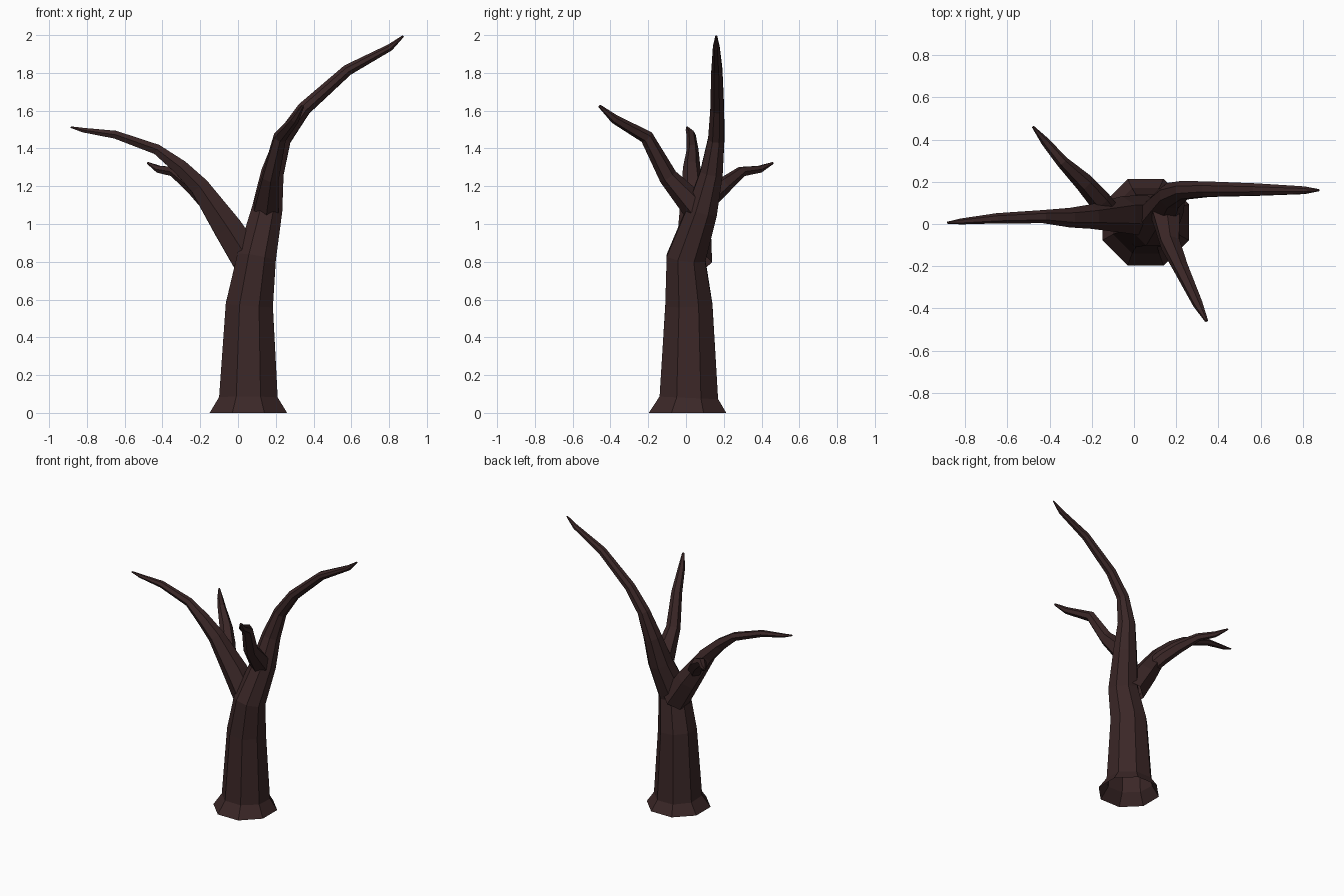
import bpy, bmesh, math
from mathutils import Vector

bark = bpy.data.materials.new("dark_bark")
bark.diffuse_color = (0.043, 0.020, 0.020, 1)


def limb(name, sides, rings, start_dir=None):
    """Faceted tapering tube through (x, y, z, flat-to-centre radius); open at the root, capped at the tip."""
    pts = [Vector(r[:3]) for r in rings]
    bm = bmesh.new()
    loops = []
    prev, u = None, None
    for i, p in enumerate(pts):
        a, b = pts[max(i - 1, 0)], pts[min(i + 1, len(pts) - 1)]
        t = Vector((0, 0, 0))
        if p != a:
            t += (p - a).normalized()
        if b != p:
            t += (b - p).normalized()
        t.normalize()
        if i == 0 and start_dir:
            t = Vector(start_dir)
        # carry the section frame along the path without twisting
        if u is None:
            ref = Vector((1, 0, 0)) if abs(t.x) < 0.8 else Vector((0, 1, 0))
            u = (ref - t * ref.dot(t)).normalized()
        else:
            u = prev.rotation_difference(t) @ u
        prev = t
        v = t.cross(u)
        r = rings[i][3] / math.cos(math.pi / sides)
        loop = []
        for k in range(sides):
            ang = 2 * math.pi * (k + 0.5) / sides
            loop.append(bm.verts.new(p + (u * math.cos(ang) + v * math.sin(ang)) * r))
        loops.append(loop)
    for lo, hi in zip(loops, loops[1:]):
        for k in range(sides):
            n = (k + 1) % sides
            bm.faces.new((lo[k], lo[n], hi[n], hi[k]))
    bm.faces.new(loops[-1])
    me = bpy.data.meshes.new(name)
    bm.to_mesh(me)
    bm.free()
    me.materials.append(bark)
    ob = bpy.data.objects.new(name, me)
    bpy.context.collection.objects.link(ob)
    return ob


# Trunk with flared foot, running on into the tall right-hand branch
limb("trunk", 8, [
    (0.055, 0.008, 0.00, 0.205),
    (0.055, 0.015, 0.08, 0.155),
    (0.060, 0.015, 0.57, 0.125),
    (0.098, 0.000, 0.82, 0.103),
    (0.153, 0.085, 1.07, 0.081),
    (0.182, 0.135, 1.27, 0.060),
    (0.238, 0.160, 1.45, 0.043),
    (0.350, 0.165, 1.61, 0.036),
    (0.580, 0.163, 1.815, 0.029),
    (0.805, 0.160, 1.935, 0.018),
    (0.875, 0.160, 1.995, 0.005),
], (0, 0, 1))

# Large left branch
limb("left_branch", 6, [
    (0.060, 0.040, 0.80, 0.085),
    (-0.055, 0.045, 0.98, 0.075),
    (-0.205, 0.035, 1.20, 0.050),
    (-0.305, 0.030, 1.30, 0.040),
    (-0.430, 0.035, 1.395, 0.027),
    (-0.650, 0.027, 1.473, 0.021),
    (-0.820, 0.012, 1.497, 0.012),
    (-0.885, 0.006, 1.513, 0.004),
])

# Small branch growing backward off the left one
limb("back_branch", 6, [
    (-0.120, 0.060, 1.07, 0.045),
    (-0.165, 0.115, 1.13, 0.045),
    (-0.235, 0.195, 1.20, 0.039),
    (-0.340, 0.295, 1.278, 0.025),
    (-0.420, 0.390, 1.290, 0.018),
    (-0.478, 0.460, 1.323, 0.005),
])

# Branch growing forward off the trunk
limb("front_branch", 6, [
    (0.150, 0.050, 1.09, 0.065),
    (0.172, -0.095, 1.25, 0.043),
    (0.222, -0.208, 1.460, 0.032),
    (0.302, -0.378, 1.555, 0.021),
    (0.343, -0.458, 1.625, 0.007),
])
